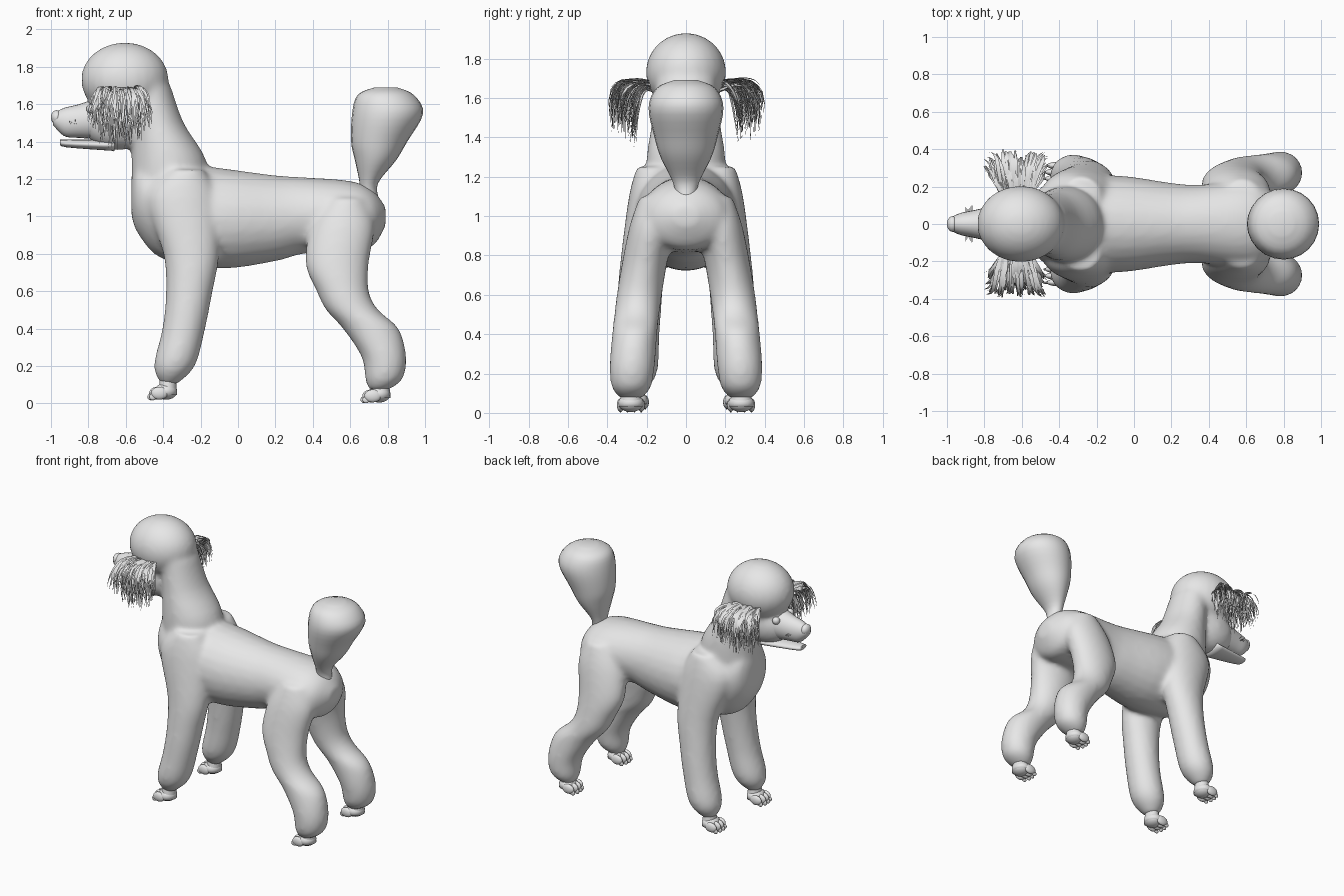
import bpy, bmesh, math, random
from mathutils import Matrix, Vector

random.seed(4)
cube = bpy.data.objects.get("Cube")
if cube:
    bpy.data.objects.remove(cube, do_unlink=True)

# The one coat colour
tone = .8
grey = bpy.data.materials.new("plain_grey")
grey.use_nodes = True
grey.diffuse_color = (tone, tone, tone, 1)
grey.node_tree.nodes["Principled BSDF"].inputs["Base Color"].default_value = grey.diffuse_color


def spline(keys, steps=4):
    """Smooth run of tuples passing through the keys (Catmull-Rom)."""
    path = []
    for i in range(len(keys) - 1):
        before, start, end, after = (Vector(keys[min(max(j, 0), len(keys) - 1)]) for j in range(i - 1, i + 3))
        for step in range(steps):
            t = step / steps
            curve = (before * -1 + start * 3 - end * 3 + after) * t
            curve = (curve + before * 2 - start * 5 + end * 4 - after) * t
            path.append(start + (curve + end - before) * t / 2)
    return path + [Vector(keys[-1])]


def level(x, z, depth, width=None, y=0):
    """Key for a level ring, for parts that run upwards."""
    return (x, y, z, depth, 0, width or depth)


def span(x, top, bottom, width):
    """Key for an upright ring, for parts that run lengthwise."""
    return (x, 0, (top + bottom) / 2, 0, (top - bottom) / 2, width)


def loft(bm, keys, sides=24):
    """Skin elliptical rings along smoothed keys and cap both ends."""
    rings = []
    for x, y, z, depth, height, width in spline(keys):
        ring = []
        for i in range(sides):
            angle = math.tau * i / sides
            c, s = math.cos(angle), math.sin(angle)
            ring.append(bm.verts.new((x + depth * c, y + width * s, z + height * c)))
        rings.append(ring)
    for low, high in zip(rings, rings[1:]):
        for i in range(sides):
            bm.faces.new((low[i - 1], low[i], high[i], high[i - 1]))
    bm.faces.new(rings[0])
    bm.faces.new(rings[-1])


def ball(bm, centre, radii):
    matrix = Matrix.Translation(centre) @ Matrix.Diagonal((*radii, 1))
    bmesh.ops.create_uvsphere(bm, u_segments=24, v_segments=16, radius=1, matrix=matrix)


def finish(name, bm):
    bmesh.ops.recalc_face_normals(bm, faces=bm.faces)
    for face in bm.faces:
        face.smooth = True
    mesh = bpy.data.meshes.new(name)
    bm.to_mesh(mesh)
    bm.free()
    mesh.materials.append(grey)
    part = bpy.data.objects.new(name, mesh)
    bpy.context.collection.objects.link(part)
    return part


def fuse(part, voxel, iterations):
    """Melt overlapping pieces into one soft skin."""
    remesh = part.modifiers.new("Fuse", "REMESH")
    remesh.mode, remesh.voxel_size, remesh.use_smooth_shade = "VOXEL", voxel, True
    relax = part.modifiers.new("Relax", "SMOOTH")
    relax.factor, relax.iterations = .5, iterations


def leg(bm, side, spread, lean, keys):
    """Leg that leans inwards towards the body as it rises."""
    loft(bm, [level(x, z, depth, min(depth, .115), side * (spread - lean * z * z)) for x, z, depth in keys])


# Body: torso, neck, skull, topknot and legs under one coat
front_leg = [(-.28, 1.25, .1), (-.3, 1.1, .19), (-.25, .8, .15), (-.26, .6, .125),
             (-.29, .4, .115), (-.34, .2, .11), (-.37, .1, .04)]
hind_leg = [(.58, 1.1, .1), (.56, .95, .17), (.53, .75, .17), (.56, .6, .14), (.61, .5, .14),
            (.71, .4, .15), (.78, .25, .12), (.78, .13, .1), (.75, .07, .05)]
bm = bmesh.new()
loft(bm, [span(-.57, 1.2, 1, .08), span(-.53, 1.3, .9, .17), span(-.4, 1.3, .77, .23),
          span(-.1, 1.26, .72, .26), span(.2, 1.22, .76, .22), span(.35, 1.21, .8, .21),
          span(.6, 1.19, .82, .23), span(.72, 1.14, .84, .19), span(.79, 1.05, .95, .06)])
loft(bm, [level(-.37, 1.1, .2), level(-.37, 1.3, .2), level(-.43, 1.5, .14, .17), level(-.48, 1.7, .12, .15)])
ball(bm, (-.64, 0, 1.51), (.2, .13, .155))
ball(bm, (-.605, 0, 1.73), (.235, .205, .2))
for side in (1, -1):
    leg(bm, side, .26, .07, front_leg)
    leg(bm, side, .28, .12, hind_leg)
fuse(finish("body", bm), .016, 12)

# Tail with its pompom
bm = bmesh.new()
loft(bm, [level(.7, 1.1, .05), level(.7, 1.18, .05, .07), level(.735, 1.3, .11, .13), level(.755, 1.4, .15, .16),
          level(.8, 1.55, .19), level(.79, 1.65, .15), level(.79, 1.69, .06)])
finish("tail", bm)

# Muzzle with nose, above a slightly open lower jaw
bm = bmesh.new()
loft(bm, [span(-.99, 1.55, 1.49, .03), span(-.93, 1.58, 1.43, .058), span(-.85, 1.6, 1.42, .075),
          span(-.7, 1.65, 1.41, .11)])
ball(bm, (-.97, 0, 1.53), (.03, .042, .038))
finish("muzzle", bm)
bm = bmesh.new()
loft(bm, [span(-.95, 1.41, 1.39, .025), span(-.92, 1.41, 1.37, .046), span(-.66, 1.41, 1.35, .09)])
finish("lower_jaw", bm)


def paw(name, x, y, z):
    """Small paw with four toes and claws pointing to -x."""
    bm = bmesh.new()
    loft(bm, [level(x, z + .03, .05, .06, y), level(x, z + .15, .04, .04, y)])
    ball(bm, (x - .01, y, z + .05), (.06, .065, .045))
    for toe in range(4):
        offset = toe - 1.5
        toe_x, toe_y = x - .06 + abs(offset) / 99, y + offset * .035
        ball(bm, (toe_x, toe_y, z + .04), (.045, .019, .034))
        ball(bm, (toe_x - .035, toe_y, z + .02), (.02, .008, .018))
    finish(name, bm)


def lock(bm, root, bend, tip, width, wave=0):
    """Tapered ribbon of hair along a bent path."""
    steps, phase, pairs = 7, random.random() * math.tau, []
    across = Vector((1, random.uniform(-.7, .7), random.uniform(-.5, .5))).normalized()
    for i in range(steps + 1):
        t = i / steps
        centre = root.lerp(bend, t).lerp(bend.lerp(tip, t), t)
        centre += across * wave * t * math.sin(phase + math.tau * t)
        half = across * width * max(math.sin(math.pi * (t + .3) / 1.3), .05) / 2
        pairs.append((bm.verts.new(centre - half), bm.verts.new(centre + half)))
    for upper, lower in zip(pairs, pairs[1:]):
        bm.faces.new((upper[0], upper[1], lower[1], lower[0]))


for side, label in ((1, "left"), (-1, "right")):
    paw("front_paw_" + label, -.375, .26 * side, .015)
    paw("hind_paw_" + label, .765, .28 * side, 0)

    # Ear made of shaggy locks fanning out and down
    bm = bmesh.new()
    for i in range(190):
        fan, lift = random.uniform(-1, 1), random.random()
        root = Vector((-.63 + .09 * fan, .17 * side, random.uniform(1.63, 1.69)))
        bend = Vector((-.63 + .14 * fan, (.24 + .18 * lift) * side, 1.68 + .07 * lift))
        tip = Vector((-.63 + .17 * fan, (.26 + .13 * lift) * side,
                      1.34 + .1 * fan * fan + .08 * lift + .13 * random.random()))
        lock(bm, root, bend, tip, random.uniform(.014, .026), .012)
    finish("ear_" + label, bm)

    # Whiskers
    bm = bmesh.new()
    for i in range(8):
        root = Vector((-.9 + .005 * i, .05 * side, 1.5))
        tip = root + Vector((0, .05 * side, random.uniform(-.02, .02)))
        lock(bm, root, root.lerp(tip, .5), tip, .003)
    finish("whiskers_" + label, bm)

    # Eye
    bm = bmesh.new()
    ball(bm, (-.785, .08 * side, 1.575), (.026, .026, .026))
    finish("eye_" + label, bm)
